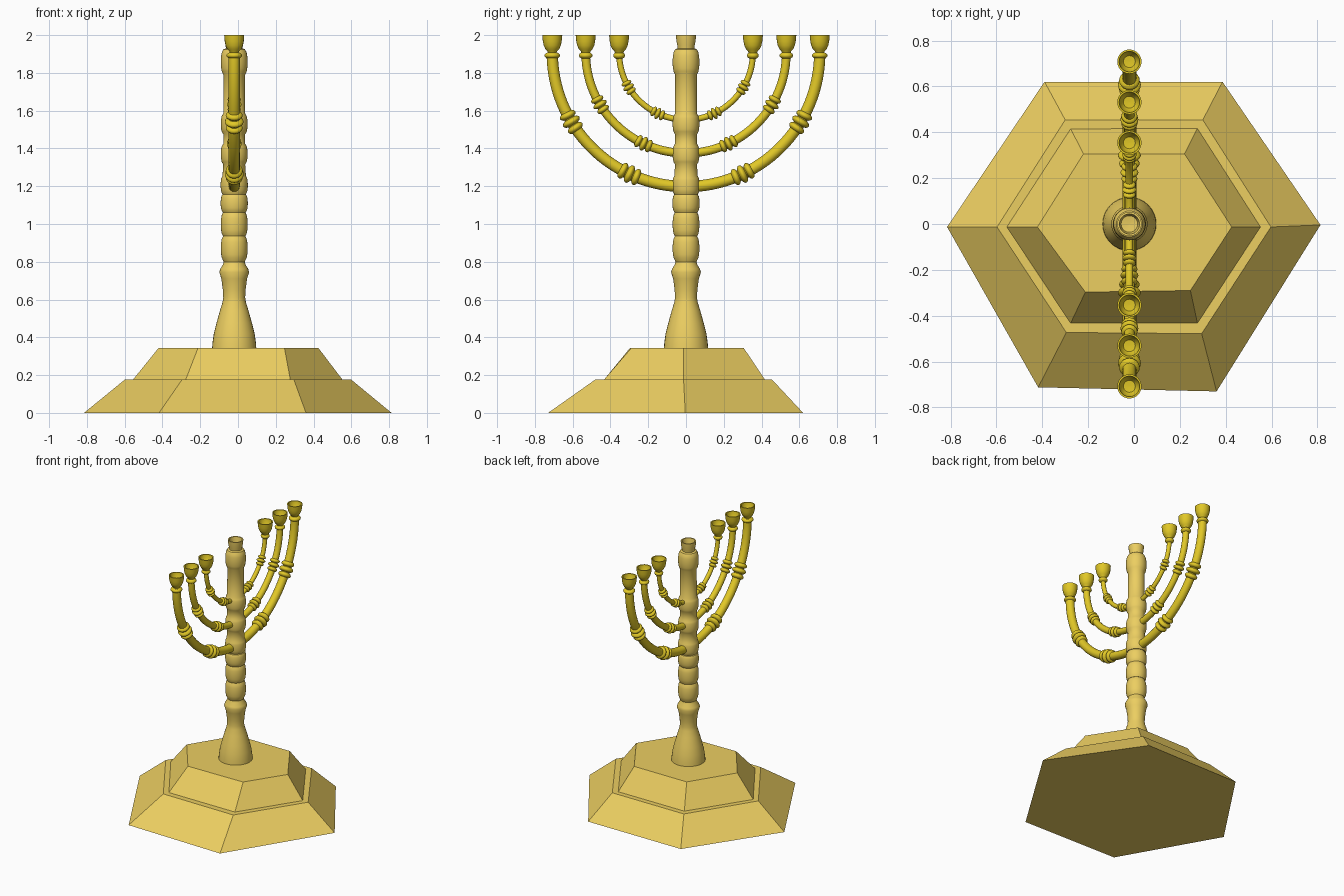
import bpy, bmesh, math
from mathutils import Vector, Matrix

if "Cube" in bpy.data.objects:
    bpy.data.objects.remove(bpy.data.objects["Cube"])

X0 = -0.02       # plane of stem and arms
ZC = 1.906       # common centre of the arm arcs


def material(name, rgb):
    m = bpy.data.materials.new(name)
    m.diffuse_color = (*rgb, 1)
    m.use_nodes = True
    m.node_tree.nodes["Principled BSDF"].inputs["Base Color"].default_value = m.diffuse_color
    return m


PALE = material("pale_gold", (0.84, 0.62, 0.12))
RICH = material("rich_gold", (0.76, 0.58, 0.02))


def finish(name, bm, mat, smooth=True):
    bmesh.ops.remove_doubles(bm, verts=bm.verts, dist=1e-5)
    bmesh.ops.recalc_face_normals(bm, faces=bm.faces)
    me = bpy.data.meshes.new(name)
    bm.to_mesh(me)
    bm.free()
    me.materials.append(mat)
    ob = bpy.data.objects.new(name, me)
    bpy.context.collection.objects.link(ob)
    if smooth:
        bpy.ops.object.select_all(action='DESELECT')
        bpy.context.view_layer.objects.active = ob
        ob.select_set(True)
        bpy.ops.object.shade_smooth_by_angle(angle=math.radians(35))
    return ob


def bridge(bm, rings):
    for a, b in zip(rings, rings[1:]):
        n = len(a)
        for i in range(n):
            j = (i + 1) % n
            bm.faces.new((a[i], a[j], b[j], b[i]))


def lathe(name, profile, mat, y=0.0, seg=32):
    bm = bmesh.new()
    rings = []
    for r, z in profile:
        r = max(r, 1e-4)
        rings.append([bm.verts.new((X0 + r * math.cos(t), y + r * math.sin(t), z))
                      for t in (2 * math.pi * k / seg for k in range(seg))])
    bridge(bm, rings)
    bm.faces.new(rings[0])
    bm.faces.new(rings[-1])
    return finish(name, bm, mat)


def bulge(z0, z1, neck, fat, n=8):
    """Rounded swelling between two heights."""
    return [(neck + (fat - neck) * math.sqrt(max(0, math.sin(math.pi * k / n))),
             z0 + (z1 - z0) * k / n) for k in range(n + 1)]


def tier(name, low, high, z0, z1):
    bm = bmesh.new()
    a = [bm.verts.new((x, y, z0)) for x, y in low]
    b = [bm.verts.new((x, y, z1)) for x, y in high]
    bridge(bm, [a, b])
    bm.faces.new(a)
    bm.faces.new(b)
    return finish(name, bm, PALE, smooth=False)


# Slightly irregular hexagonal base in two tiers
tier("base_lower_tier",
     [(-.815, -.013), (-.39, .62), (.386, .62), (.813, -.004), (.36, -.73), (-.418, -.712)],
     [(-.597, -.013), (-.30, .454), (.30, .454), (.597, -.013), (.295, -.478), (-.295, -.473)],
     0, .178)
tier("base_upper_tier",
     [(-.556, -.013), (-.277, .416), (.277, .418), (.553, -.013), (.277, -.434), (-.277, -.434)],
     [(-.421, -.013), (-.22, .306), (.22, .306), (.426, -.013), (.246, -.29), (-.212, -.297)],
     .176, .343)

# Stem: flared foot, collar and three beads
lathe("stem_foot", [(.117, .342), (.115, .37), (.108, .42), (.094, .475), (.076, .54),
                    (.062, .585), (.058, .61), (.06, .65), (.068, .71), (.079, .745),
                    (.074, .762), (.06, .785), (.056, .80)]
      + bulge(.805, .937, .058, .071) + bulge(.937, 1.06, .06, .071)
      + bulge(1.06, 1.16, .06, .072), PALE)

# Upper shaft: knobs where the arms meet, plain column, top knob and holder
lathe("stem_shaft", [(.068, 1.155)] + bulge(1.157, 1.255, .062, .072)
      + bulge(1.315, 1.425, .058, .071) + bulge(1.475, 1.585, .058, .071)
      + bulge(1.79, 1.925, .057, .071)
      + [(.044, 1.93), (.046, 1.945), (.051, 1.97), (.053, 2.0), (.044, 2.0),
         (.036, 1.955), (0, 1.95)], PALE)


def bead(bm, centre, tangent, radius, half):
    rot = Vector(tangent).to_track_quat('Z', 'Y').to_matrix().to_4x4()
    mat = Matrix.Translation(centre) @ rot @ Matrix.Diagonal((radius, radius, half, 1))
    bmesh.ops.create_uvsphere(bm, u_segments=20, v_segments=12, radius=1, matrix=mat)


def on_arc(radius, a):
    return Vector((X0, radius * math.cos(a), ZC - radius * math.sin(a)))


# Three nested arms, each a half circle with bead groups and a holder at each end
for label, R, tube, fat in (("outer", .708, .030, .050),
                            ("middle", .531, .023, .039),
                            ("inner", .354, .016, .031)):
    bm = bmesh.new()
    rings = []
    for k in range(65):
        a = math.pi * k / 64
        rings.append([bm.verts.new(on_arc(R, a) + tube * (
            Vector((1, 0, 0)) * math.cos(t) + Vector((0, math.cos(a), -math.sin(a))) * math.sin(t)))
            for t in (2 * math.pi * i / 16 for i in range(16))])
    bridge(bm, rings)
    bm.faces.new(rings[0])
    bm.faces.new(rings[-1])
    finish(label + "_arm", bm, RICH)

    bm = bmesh.new()
    step = fat * .78 / R
    for mid in (31, 65, 115, 149):
        for k in (-1, 0, 1):
            a = math.radians(mid) + k * step
            bead(bm, on_arc(R, a), (0, -math.sin(a), -math.cos(a)),
                 fat if k == 0 else fat * .9, fat * .45)
    for s in (-1, 1):
        bead(bm, (X0, s * R, 1.892), (0, 0, 1), tube * .75 + .019, .02)
    finish(label + "_arm_beads", bm, RICH)

    for side, s in (("left", -1), ("right", 1)):
        lathe(f"{label}_{side}_candle_holder",
              [(.02, 1.9), (.026, 1.915), (.036, 1.925), (.045, 1.945), (.050, 1.968),
               (.053, 2.0), (.045, 2.0), (.040, 1.965), (.026, 1.945), (0, 1.943)],
              RICH, y=s * R, seg=24)
